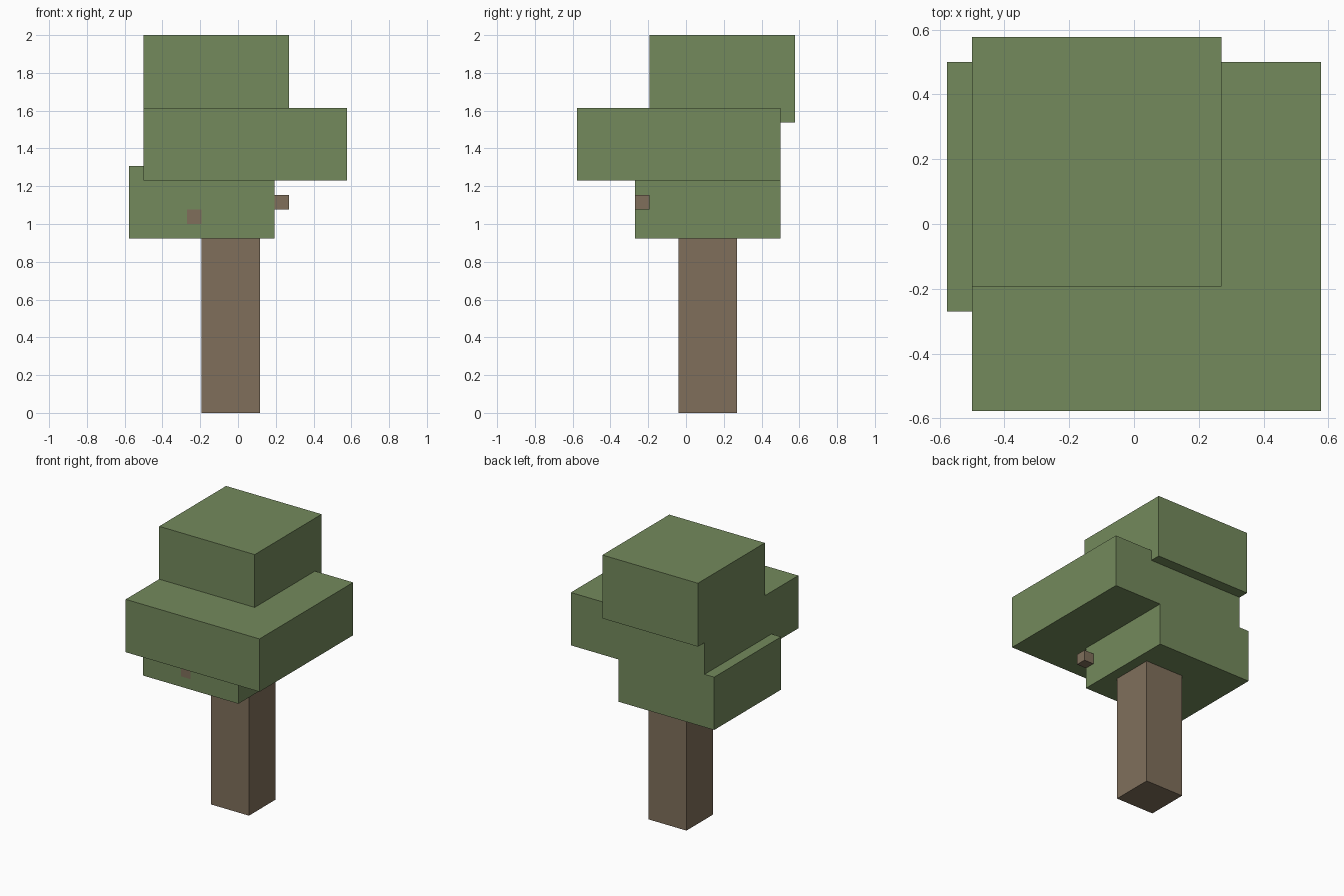
import bpy
import bmesh
from mathutils import Vector

cube = bpy.data.objects.get("Cube")
if cube:
    bpy.data.objects.remove(cube, do_unlink=True)

UNIT = 1 / 13  # edge of one voxel; the tree is 26 voxels tall


def material(name, colour):
    mat = bpy.data.materials.new(name)
    mat.use_nodes = True
    mat.diffuse_color = (*colour, 1)
    mat.node_tree.nodes["Principled BSDF"].inputs["Base Color"].default_value = (*colour, 1)
    return mat


def block(name, low, high, mat):
    """Box between two opposite corners, given in voxels."""
    low, high = Vector(low) * UNIT, Vector(high) * UNIT
    bm = bmesh.new()
    bmesh.ops.create_cube(bm, size=1)
    bmesh.ops.scale(bm, vec=high - low, verts=bm.verts)
    mesh = bpy.data.meshes.new(name)
    bm.to_mesh(mesh)
    bm.free()
    mesh.materials.append(mat)
    obj = bpy.data.objects.new(name, mesh)
    obj.location = (low + high) / 2
    bpy.context.collection.objects.link(obj)
    return obj


bark = material("bark brown", (0.216, 0.159, 0.105))
leaf = material("leaf green", (0.174, 0.254, 0.107))

# Trunk, ending inside the foliage
block("trunk", (-2.5, -0.5, 0), (1.5, 3.5, 13), bark)

# Three offset foliage blocks
block("lower_foliage", (-7.5, -3.5, 12), (2.5, 6.5, 17), leaf)
block("middle_foliage", (-6.5, -7.5, 16), (7.5, 6.5, 21), leaf)
block("upper_foliage", (-6.5, -2.5, 20), (3.5, 7.5, 26), leaf)

# Branch stub on the side and a branch end nearly flush with the front
block("side_branch", (2.5, -3.5, 14), (3.5, -2.5, 15), bark)
block("front_branch", (-3.5, -3.52, 13), (-2.5, -2.5, 14), bark)
